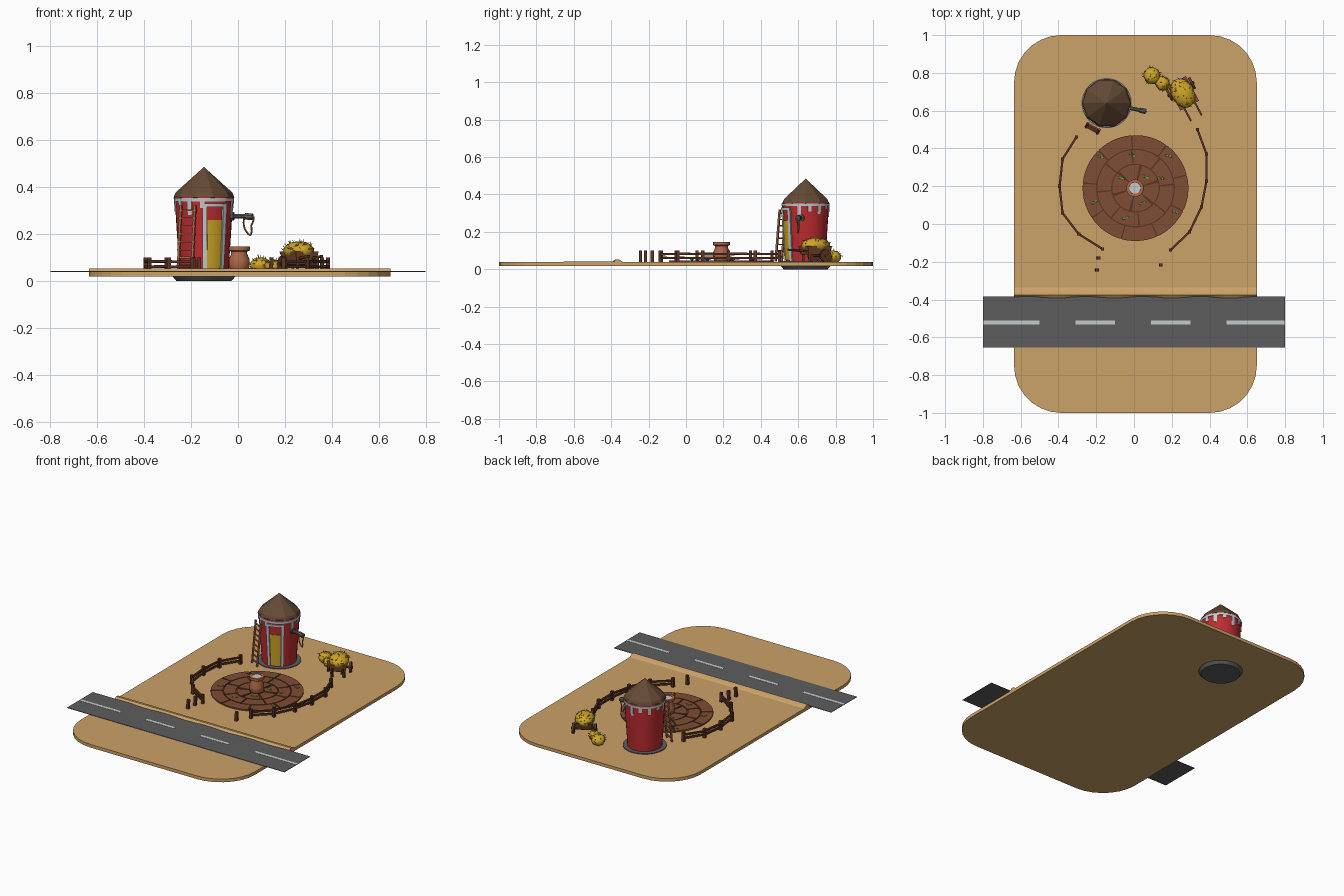
import bpy, bmesh, math, random
from mathutils import Vector, Matrix

if "Cube" in bpy.data.objects:
    bpy.data.objects.remove(bpy.data.objects["Cube"])
random.seed(4)

def material(name, rgb):
    m = bpy.data.materials.new(name)
    m.diffuse_color = (*rgb, 1)
    m.use_nodes = True
    m.node_tree.nodes["Principled BSDF"].inputs["Base Color"].default_value = m.diffuse_color
    return m

TAN = material("tan earth", (0.60, 0.36, 0.14))
ROAD = material("dark grey", (0.11, 0.11, 0.11))
PALE = material("pale grey", (0.56, 0.60, 0.60))
SOIL = material("soil brown", (0.21, 0.075, 0.034))
RED = material("barn red", (0.52, 0.025, 0.03))
ROOF = material("roof brown", (0.13, 0.07, 0.035))
HAY = material("hay yellow", (0.62, 0.38, 0.02))
WOOD = material("dark wood", (0.11, 0.036, 0.018))
CLAY = material("clay", (0.42, 0.14, 0.065))
GREEN = material("leaf green", (0.14, 0.35, 0.06))

def finish(name, bm, mat, smooth=False):
    bmesh.ops.recalc_face_normals(bm, faces=bm.faces[:])
    me = bpy.data.meshes.new(name)
    bm.to_mesh(me)
    bm.free()
    me.materials.append(mat)
    ob = bpy.data.objects.new(name, me)
    bpy.context.collection.objects.link(ob)
    if smooth:
        bpy.ops.object.select_all(action='DESELECT')
        ob.select_set(True)
        bpy.context.view_layer.objects.active = ob
        bpy.ops.object.shade_smooth_by_angle(angle=math.radians(35))
    return ob

def prism(bm, pts, z0, z1):
    """Extrude a flat outline from z0 to z1."""
    f = bm.faces.new([bm.verts.new((x, y, z0)) for x, y in pts])
    r = bmesh.ops.extrude_face_region(bm, geom=[f])
    vs = [v for v in r['geom'] if isinstance(v, bmesh.types.BMVert)]
    bmesh.ops.translate(bm, verts=vs, vec=(0, 0, z1 - z0))

def beam(bm, a, b, w, sides=4, w2=None):
    """Bar from a to b with w as its radius."""
    a, b = Vector(a), Vector(b)
    d = b - a
    rot = d.to_track_quat('Z', 'Y').to_matrix().to_4x4()
    spin = Matrix.Rotation(math.pi / sides, 4, 'Z')
    bmesh.ops.create_cone(bm, cap_ends=True, segments=sides, radius1=w, radius2=w if w2 is None else w2,
                          depth=d.length, matrix=Matrix.Translation((a + b) / 2) @ rot @ spin)

def lathe(name, profile, c, segs, mat, smooth=False):
    bm = bmesh.new()
    vs = [bm.verts.new((c[0] + r, c[1], z)) for r, z in profile]
    es = [bm.edges.new(p) for p in zip(vs, vs[1:])]
    bmesh.ops.spin(bm, geom=vs + es, cent=(c[0], c[1], 0), axis=(0, 0, 1), angle=2 * math.pi, steps=segs)
    bmesh.ops.remove_doubles(bm, verts=bm.verts[:], dist=0.0003)
    return finish(name, bm, mat, smooth)

def hay_heap(name, centre, size, angle, spikes):
    """Squashed lump with straw sticking out."""
    bm = bmesh.new()
    m = Matrix.Translation(centre) @ Matrix.Rotation(angle, 4, 'Z') @ Matrix.Diagonal((*size, 1))
    bmesh.ops.create_icosphere(bm, subdivisions=3, radius=1, matrix=m)
    for v in bm.verts:
        v.co += Vector([random.uniform(-0.002, 0.002) for _ in range(3)])
    for _ in range(spikes):
        t, z = random.uniform(0, 2 * math.pi), random.uniform(0.0, 1)
        r = math.sqrt(1 - z * z)
        n = Vector((r * math.cos(t), r * math.sin(t), z))
        p = m @ (n * 0.97)
        tilt = Vector([random.uniform(-0.8, 0.8) for _ in range(3)])
        beam(bm, p, p + (n + tilt).normalized() * 0.016, 0.002, 3, 0.0005)
    return finish(name, bm, HAY, True)

# Ground slab with rounded corners
bm = bmesh.new()
R, pts = 0.25, []
for i, (cx, cy) in enumerate([(0.40, 0.75), (-0.385, 0.75), (-0.385, -0.75), (0.40, -0.75)]):
    for k in range(8):
        a = math.pi / 2 * (i + k / 7)
        pts.append((cx + R * math.cos(a), cy + R * math.sin(a)))
prism(bm, pts, 0.018, 0.039)
finish("ground_slab", bm, TAN)

# Earth bank spilling towards the road, with a wavy edge
bm = bmesh.new()
rows = []
for i in range(25):
    x = -0.635 + 1.285 * i / 24
    w = 0.006 * math.sin(i * 1.1)
    rows.append([bm.verts.new((x, y, z)) for y, z in
                 [(-0.335, 0.038), (-0.355, 0.051), (-0.375, 0.053), (-0.392 + w, 0.038)]])
for a, b in zip(rows, rows[1:]):
    for k in range(4):
        bm.faces.new((a[k], b[k], b[(k + 1) % 4], a[(k + 1) % 4]))
bm.faces.new(rows[0])
bm.faces.new(rows[-1])
finish("earth_bank", bm, TAN, True)

# Road and its dashes
def slab(name, x0, x1, y0, y1, z0, z1, mat):
    b = bmesh.new()
    prism(b, [(x0, y0), (x1, y0), (x1, y1), (x0, y1)], z0, z1)
    return finish(name, b, mat)
slab("road", -0.8, 0.8, -0.655, -0.385, 0.0385, 0.0415, ROAD)
for i, (x0, x1) in enumerate([(-0.8, -0.5), (-0.31, -0.1), (0.09, 0.3), (0.49, 0.8)]):
    slab(f"road_dash_{i + 1}", x0, x1, -0.531, -0.511, 0.0415, 0.0425, PALE)

# Round field: dark base, ring tiles, sprouts
FX, FY = 0.008, 0.19
lathe("field_base", [(0, 0.038), (0.279, 0.038), (0.279, 0.043), (0, 0.043)], (FX, FY), 48, WOOD)
bm = bmesh.new()
for r0, r1, n, off in [(0.045, 0.123, 6, 0.3), (0.129, 0.202, 8, 0.1), (0.208, 0.28, 9, 0.25)]:
    for i in range(n):
        a0 = off + 2 * math.pi * i / n + 0.003 / r0
        a1 = off + 2 * math.pi * (i + 1) / n - 0.003 / r0
        ang = [a0 + (a1 - a0) * k / 7 for k in range(8)]
        arc = [(r1, a) for a in ang] + [(r0, a) for a in reversed(ang)]
        prism(bm, [(FX + r * math.cos(a), FY + r * math.sin(a)) for r, a in arc], 0.041, 0.048)
finish("field_tiles", bm, SOIL)
bm = bmesh.new()
for x, y in [(-.177, .355), (-.008, .365), (.183, .36), (-.066, .243), (.061, .249), (.14, .243),
             (-.209, .116), (.045, .111), (-.045, .032), (.22, .063)]:
    a = random.uniform(-0.6, 0.6)
    for s in (-1, 1):
        m = (Matrix.Translation((x, y, 0.051)) @ Matrix.Rotation(a, 4, 'Z') @ Matrix.Translation((s * 0.01, 0, 0))
             @ Matrix.Rotation(-s * 0.35, 4, 'Y') @ Matrix.Diagonal((0.011, 0.007, 0.003, 1)))
        bmesh.ops.create_icosphere(bm, subdivisions=1, radius=1, matrix=m)
finish("sprouts", bm, GREEN)

# Clay well in the middle
lathe("well", [(0, .045), (.038, .045), (.045, .06), (.045, .09), (.034, .115), (.034, .124), (.046, .13),
               (.046, .146), (.03, .146), (.03, .138), (0, .138)], (FX - 0.003, FY), 20, CLAY, True)
lathe("well_water", [(0, .137), (.029, .137), (.029, .143), (0, .143)], (FX - 0.003, FY), 20, PALE)

# Silo
SX, SY = -0.145, 0.64
def wall_r(z):
    return 0.105 + (z - 0.045) / 0.31 * 0.02
def on_wall(deg, r, z, side=0):
    a = math.radians(deg)
    return Vector((SX + r * math.cos(a) - side * math.sin(a), SY + r * math.sin(a) + side * math.cos(a), z))
lathe("silo_footing", [(0, 0), (.118, 0), (.133, .018), (.133, .044), (0, .044)], (SX, SY), 32, ROAD)
lathe("silo_wall", [(0, .04), (.105, .04), (wall_r(.36), .36), (0, .36)], (SX, SY), 32, RED, True)
lathe("silo_roof", [(0, .35), (.118, .349), (.13, .355), (.121, .376), (0, .485)], (SX, SY), 10, ROOF)

def wall_plate(name, d0, d1, z0, z1, out, mat):
    """Thin curved plate on the silo wall."""
    b = bmesh.new()
    n = max(2, int((d1 - d0) / 5))
    c = [[[b.verts.new(on_wall(d0 + (d1 - d0) * i / n, wall_r(z) + o, z)) for o, z in
           [(-0.003, z0), (out, z0), (out, z1), (-0.003, z1)]]] for i in range(n + 1)]
    c = [q[0] for q in c]
    for p, q in zip(c, c[1:]):
        for k in range(4):
            b.faces.new((p[k], q[k], q[(k + 1) % 4], p[(k + 1) % 4]))
    b.faces.new(c[0])
    b.faces.new(c[-1])
    return finish(name, b, mat)

D = -67
wall_plate("door", D - 16, D + 16, .05, .26, .004, HAY)
for n, a in (("left", D - 26), ("right", D + 17)):
    wall_plate(f"door_frame_{n}", a, a + 9, .045, .33, .008, PALE)
wall_plate("door_frame_top", D - 26, D + 26, .315, .33, .008, PALE)
for i in range(14):
    a = -175 + i * 360 / 14
    if abs(a - D) > 30:
        wall_plate(f"paint_drip_{i + 1}", a, a + 9, .34 - (.045, .02, .06, .03)[i % 4], .352, .004, PALE)
wall_plate("paint_band", -180, 180, .338, .352, .004, PALE)

# Leaning ladder
bm = bmesh.new()
for s in (-0.034, 0.034):
    beam(bm, on_wall(-119, .165, .042, s), on_wall(-119, .14, .32, s), .007)
for i in range(8):
    t = (i + 0.7) / 8.3
    beam(bm, *[on_wall(-119, .165 - .025 * t, .042 + .278 * t, s) for s in (-0.042, 0.042)], .005)
finish("ladder", bm, CLAY)

# Spout with a hanging rope loop
bm = bmesh.new()
beam(bm, on_wall(-12, .10, .275), on_wall(-12, .195, .275), .011, 8)
beam(bm, on_wall(-12, .115, .275), on_wall(-12, .13, .275), .019, 8)
beam(bm, on_wall(-12, .18, .275), on_wall(-12, .212, .272), .015, 8)
finish("spout", bm, ROAD)
bm = bmesh.new()
rope = [on_wall(-12, r, z) for r, z in [(.175, .268), (.172, .245), (.178, .22), (.192, .2), (.203, .193),
                                       (.208, .21), (.206, .235), (.215, .255), (.216, .275)]]
for a, b in zip(rope, rope[1:]):
    beam(bm, a, b, .004, 6)
finish("rope", bm, CLAY)

# Fence: posts joined by two rails, plus loose posts
LEFT = [(-.305, .46), (-.378, .344), (-.394, .2), (-.378, .058), (-.293, -.053), (-.167, -.132)]
RIGHT = [(.336, .5), (.384, .37), (.384, .228), (.357, .09), (.294, -.042), (.193, -.138)]
LOOSE = [(-.19, -.18), (-.198, -.243), (.14, -.217)]
for name, run in (("left", LEFT), ("right", RIGHT)):
    bm = bmesh.new()
    for x, y in run:
        beam(bm, (x, y, .036), (x, y, .1), .012)
    for a, b in zip(run, run[1:]):
        for z in (.06, .082):
            beam(bm, (*a, z), (*b, z + random.uniform(-.003, .003)), .008)
    finish(f"fence_{name}", bm, WOOD)
bm = bmesh.new()
for x, y in LOOSE:
    beam(bm, (x, y, .036), (x + .003, y, .1), .012)
finish("loose_posts", bm, WOOD)

# Hay lumps beside the silo
hay_heap("hay_lump_large", (.095, .785, .066), (.043, .045, .034), .5, 30)
hay_heap("hay_lump_small", (.15, .745, .062), (.036, .038, .028), .5, 25)

# Hand cart: u runs towards the handles, v across
U, V, C = Vector((.47, -.88, 0)), Vector((.88, .47, 0)), Vector((.262, .688, 0))
def at(u, v, z):
    return C + U * u + V * v + Vector((0, 0, z))
bm = bmesh.new()
low = [bm.verts.new(at(u, v, .078)) for u, v in [(-.06, -.045), (.06, -.045), (.06, .045), (-.06, .045)]]
top = [bm.verts.new(at(u, v, .125)) for u, v in [(-.078, -.056), (.07, -.056), (.07, .056), (-.078, .056)]]
bm.faces.new(low)
bm.faces.new(top)
for k in range(4):
    bm.faces.new((low[k], low[(k + 1) % 4], top[(k + 1) % 4], top[k]))
finish("cart_body", bm, SOIL)
bm = bmesh.new()
for s in (-1, 1):
    beam(bm, at(-.03, s * .06, .072), at(-.03, s * .074, .072), .034, 14)
    beam(bm, at(.05, s * .036, .036), at(.05, s * .036, .085), .009)
    beam(bm, at(.05, s * .032, .095), at(.145, s * .032, .105), .007)
beam(bm, at(-.03, -.08, .072), at(-.03, .08, .072), .008, 8)
finish("cart_wheels_and_handles", bm, WOOD)
hay_heap("cart_hay", (.259, .693, .128), (.082, .06, .04), math.atan2(-.88, .47), 70)
